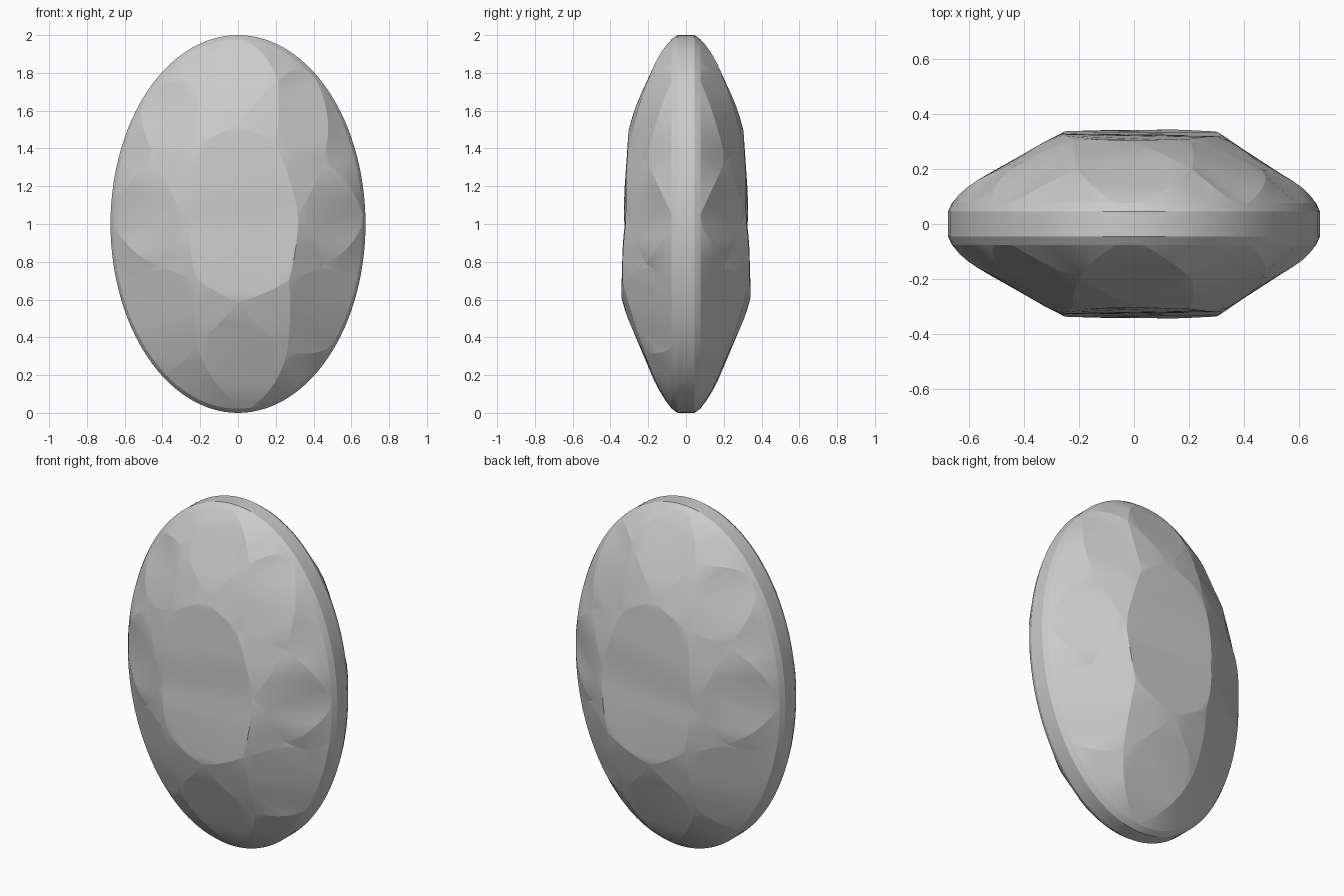
import bpy, bmesh, math
from mathutils import Vector
from mathutils.geometry import delaunay_2d_cdt

if "Cube" in bpy.data.objects:
    bpy.data.objects.remove(bpy.data.objects["Cube"])

N = 120          # segments round the rim
A, C = 0.675, 1.0  # half width, half height

# facet corners: x, z, depth from the middle plane
P = {
    "a": (0, 1.52, .297), "b": (-.22, 1.41, .302), "c": (-.26, .98, .326),
    "d": (-.22, .71, .333), "e": (0, .585, .335), "f": (.27, .70, .335),
    "h": (.32, 1.05, .313), "i": (.2, 1.42, .303),
    "q": (-.2, 1.74, .20), "j": (.21, 1.76, .20), "r": (-.42, 1.35, .22),
    "l": (.45, 1.33, .21), "m": (.46, .79, .212), "s": (-.42, .78, .232),
    "t": (-.22, .37, .24), "n": (.26, .33, .22),
}
# facet edges between corners, and from corners to the rim (degrees)
LINKS = ("ab bc cd de ef fh hi ia aq bq br cr cs ds dt et en fn fm hm hl il ij aj").split()
RIM = {"q": (97, 133), "r": (140, 178), "s": (181, 195), "t": (233, 272),
       "n": (275, 318), "m": (346, 0), "l": (3, 51), "j": (57, 88)}


def rim(k, s):
    t = 2 * math.pi * k / N
    return s * A * math.cos(t), 1 + s * C * math.sin(t)


pts, depth, edges = [], [], []


def add(x, z, d):
    pts.append(Vector((x, z)))
    depth.append(d)
    return len(pts) - 1


# inner rim ring and corners
for k in range(N):
    add(*rim(k, .978), .076)
    edges.append((k, (k + 1) % N))
ids = {k: add(*v) for k, v in P.items()}
pairs = [(ids[l[0]], ids[l[1]]) for l in LINKS]
pairs += [(ids[k], round(d * N / 360) % N) for k, v in RIM.items() for d in v]

# slightly crowned facet edges; those reaching the rim also bow outwards
for a, b in pairs:
    pa, pb = pts[a], pts[b]
    length = (pb - pa).length
    side = Vector((pa.y - pb.y, pb.x - pa.x))
    mid = (pa + pb) / 2 - Vector((0, 1))
    if side.dot(mid) < 0:
        side = -side
    bow = .10 if b < N else .03
    prev = a
    for s in range(1, 6):
        u = s / 6
        w = 4 * u * (1 - u)
        p = pa.lerp(pb, u) + side * bow * w
        cur = add(p.x, p.y, depth[a] * (1 - u) + depth[b] * u + .025 * length * w)
        edges.append((prev, cur))
        prev = cur
    edges.append((prev, b))

V, E, F, ov, oe, of = delaunay_2d_cdt(pts, edges, [], 0, 1e-5)

# both faceted faces joined by the rim band
bm = bmesh.new()
rings = []
for sign in (-1, 1):
    vs = []
    ring = {}
    for v, o in zip(V, ov):
        d = depth[o[0]] if o else .2
        bv = bm.verts.new((v.x, sign * d, v.y))
        vs.append(bv)
        for k in o:
            if k < N:
                ring[k] = bv
    for f in F:
        bm.faces.new([vs[i] for i in f])
    for e, o in zip(E, oe):
        be = bm.edges.get((vs[e[0]], vs[e[1]]))
        if o and be:
            be.smooth = False
    inner = [ring[k] for k in range(N)]
    outer = []
    for k in range(N):
        x, z = rim(k, 1)
        outer.append(bm.verts.new((x, sign * .045, z)))
    rings += [inner, outer] if sign < 0 else [outer, inner]
for r0, r1 in zip(rings, rings[1:]):
    for k in range(N):
        j = (k + 1) % N
        bm.faces.new((r0[k], r0[j], r1[j], r1[k]))
for r in rings:
    for k in range(N):
        bm.edges.get((r[k], r[(k + 1) % N])).smooth = False
bmesh.ops.recalc_face_normals(bm, faces=bm.faces)
for f in bm.faces:
    f.smooth = True
me = bpy.data.meshes.new("oval_gem")
bm.to_mesh(me)
bm.free()
ob = bpy.data.objects.new("oval_gem", me)
bpy.context.collection.objects.link(ob)
